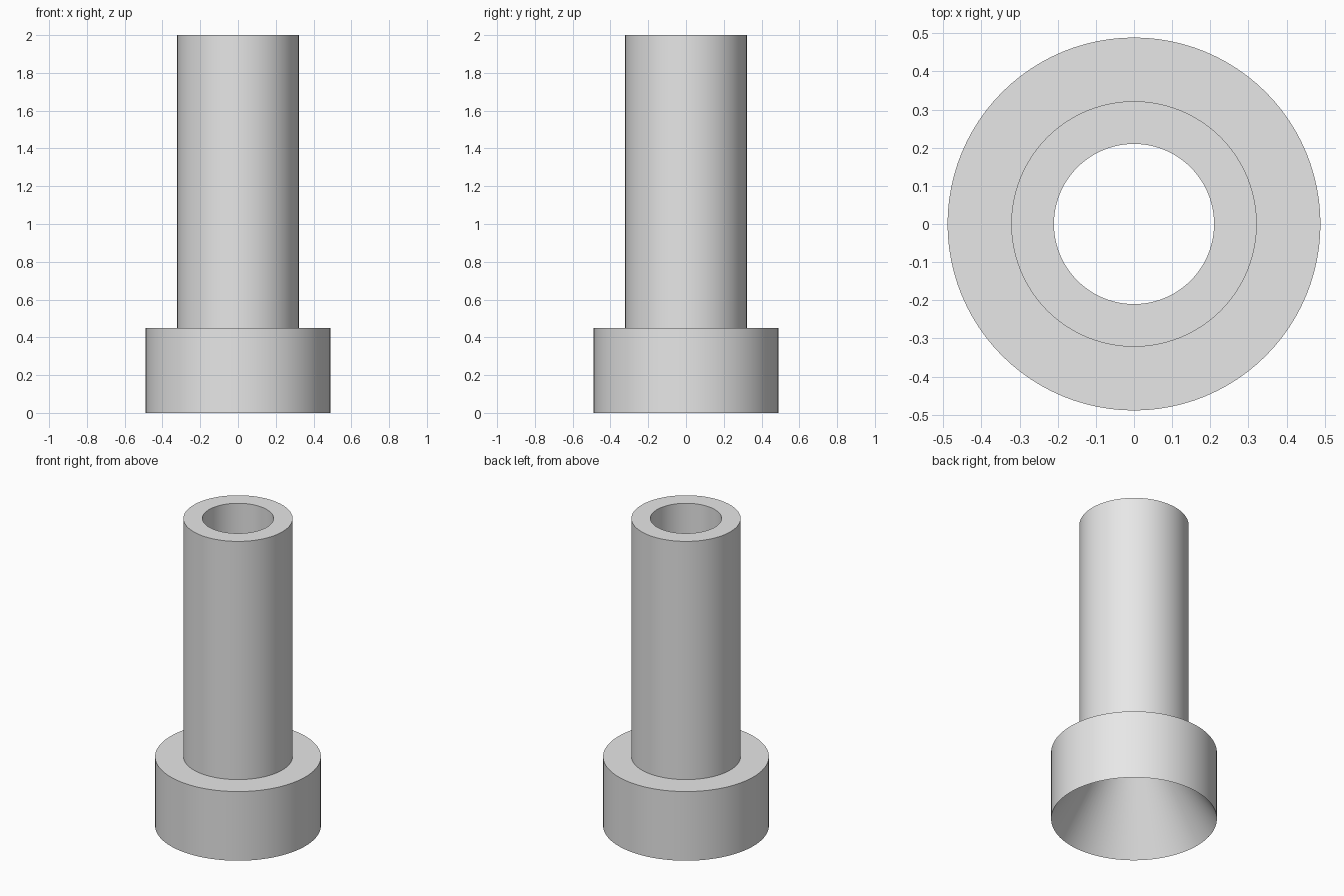
import bpy, bmesh, math

SIDES = 96

cube = bpy.data.objects.get("Cube")
if cube:
    bpy.data.objects.remove(cube, do_unlink=True)

# Single plain grey
grey = bpy.data.materials.new("plain_grey")
grey.use_nodes = True
colour = (0.8, 0.8, 0.8, 1)
grey.diffuse_color = colour
grey.node_tree.nodes["Principled BSDF"].inputs["Base Color"].default_value = colour


def revolve(name, profile):
    """Revolve a closed (radius, height) profile about the z axis."""
    bm = bmesh.new()
    verts = [bm.verts.new((r, 0, z)) for r, z in profile]
    edges = [bm.edges.new((a, b)) for a, b in zip(verts, verts[1:] + verts[:1])]
    bmesh.ops.spin(bm, geom=verts + edges, cent=(0, 0, 0), axis=(0, 0, 1),
                   angle=math.tau, steps=SIDES, use_merge=True)
    bmesh.ops.remove_doubles(bm, verts=bm.verts[:], dist=1e-5)
    bmesh.ops.recalc_face_normals(bm, faces=bm.faces[:])
    mesh = bpy.data.meshes.new(name)
    bm.to_mesh(mesh)
    bm.free()
    mesh.materials.append(grey)
    obj = bpy.data.objects.new(name, mesh)
    bpy.context.collection.objects.link(obj)
    bpy.ops.object.select_all(action="DESELECT")
    obj.select_set(True)
    bpy.context.view_layer.objects.active = obj
    bpy.ops.object.shade_smooth_by_angle(angle=math.radians(30))
    return obj


rim, tube, bore = 0.489, 0.322, 0.21
shoulder, top = 0.45, 2.0

# Tube and collar in one turned piece, with a funnel leading up into the bore
revolve("flared_sleeve", [
    (rim, 0), (rim, shoulder), (tube, shoulder),
    (tube, top), (bore, top), (bore, shoulder),
])
